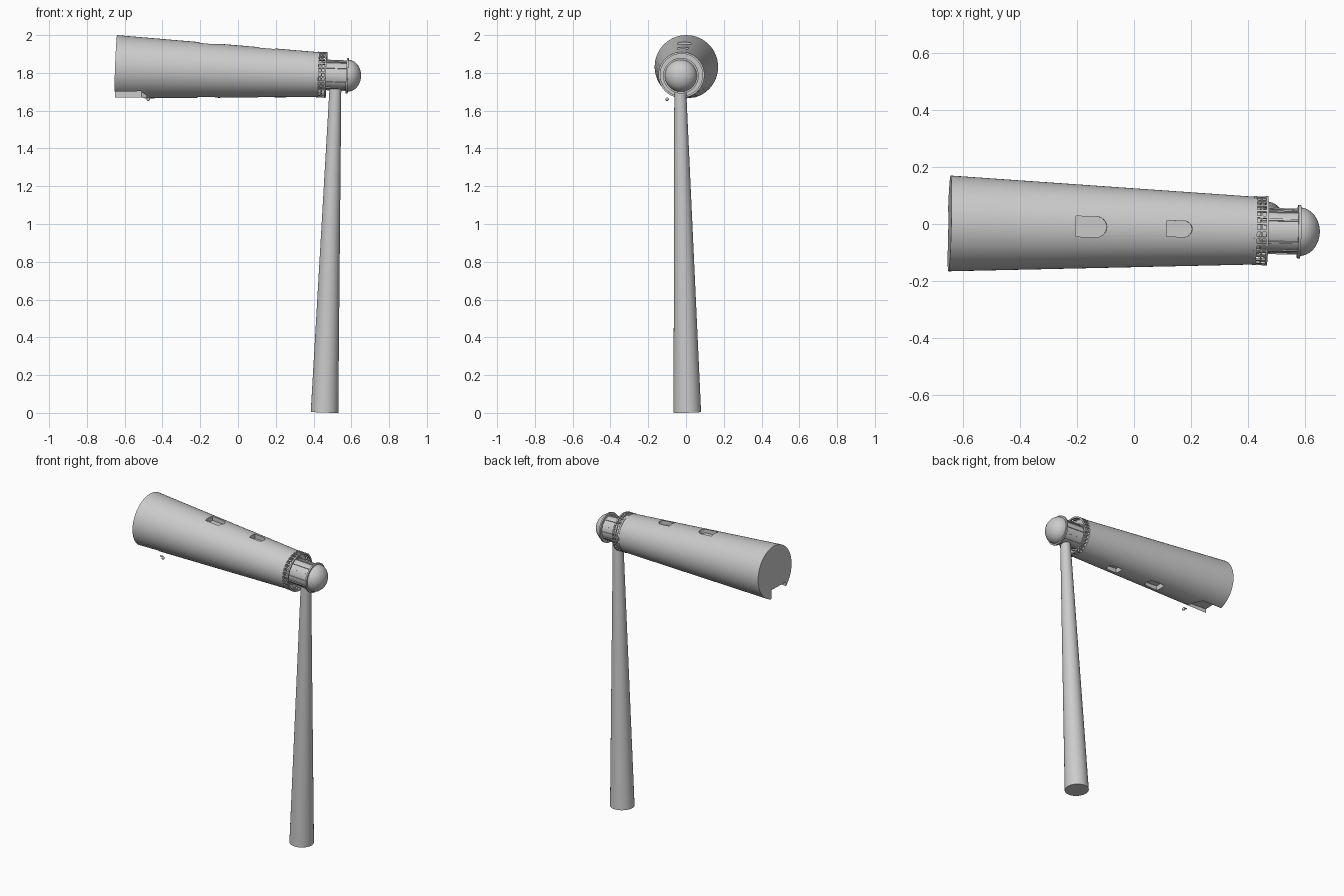
import bpy, bmesh, math
from mathutils import Matrix, Vector

cube = bpy.data.objects.get("Cube")
if cube:
    bpy.data.objects.remove(cube, do_unlink=True)

grey = bpy.data.materials.new("plain_grey")
grey.use_nodes = True
colour = (0.6, 0.6, 0.6, 1)
grey.diffuse_color = colour
grey.node_tree.nodes["Principled BSDF"].inputs["Base Color"].default_value = colour

# Tower frame: local z runs along the tower, local x points down
START, END = Vector((-0.647, 0.002, 1.832)), Vector((0.58, -0.027, 1.785))
az = (END - START).normalized()
ax = Vector((0, 1, 0)).cross(az).normalized()
ay = az.cross(ax)
FRAME = Matrix.Translation(START) @ Matrix((ax, ay, az)).transposed().to_4x4()


def finish(name, bm, frame=FRAME, smooth=True):
    bmesh.ops.recalc_face_normals(bm, faces=bm.faces)
    bm.transform(frame)
    me = bpy.data.meshes.new(name)
    bm.to_mesh(me)
    bm.free()
    me.materials.append(grey)
    ob = bpy.data.objects.new(name, me)
    bpy.context.collection.objects.link(ob)
    if smooth:
        shade(ob)
    return ob


def select(ob):
    bpy.ops.object.select_all(action='DESELECT')
    ob.select_set(True)
    bpy.context.view_layer.objects.active = ob


def shade(ob):
    select(ob)
    bpy.ops.object.shade_smooth_by_angle(angle=math.radians(35))


def lathe(name, profile, frame=FRAME, sides=64):
    """Spin (radius, height) points about the local z axis."""
    bm = bmesh.new()
    vs = [bm.verts.new((r, 0, h)) for r, h in profile]
    es = [bm.edges.new(p) for p in zip(vs, vs[1:])]
    bmesh.ops.spin(bm, geom=vs + es, axis=(0, 0, 1), cent=(0, 0, 0),
                   angle=2 * math.pi, steps=sides)
    bmesh.ops.remove_doubles(bm, verts=bm.verts, dist=1e-5)
    return finish(name, bm, frame)


def ring(name, inner, outer, low, high):
    return lathe(name, [(inner, low), (outer, low), (outer, high), (inner, high), (inner, low)])


def posts(name, count, radius, low, high, width):
    bm = bmesh.new()
    for i in range(count):
        turn = Matrix.Rotation(2 * math.pi * i / count, 4, 'Z')
        place = Matrix.Translation((radius, 0, (low + high) / 2))
        size = Matrix.Diagonal((width, width, high - low, 1))
        bmesh.ops.create_cube(bm, size=1, matrix=turn @ place @ size)
    return finish(name, bm, smooth=False)


def cut(target, outline, near, far):
    """Cut an outline in the (y, z) plane through local x from near to far."""
    bm = bmesh.new()
    face = bm.faces.new([bm.verts.new((near, y, z)) for y, z in outline])
    out = bmesh.ops.extrude_face_region(bm, geom=[face])
    bmesh.ops.translate(bm, vec=(far - near, 0, 0),
                        verts=[v for v in out["geom"] if isinstance(v, bmesh.types.BMVert)])
    cutter = finish("cutter", bm, smooth=False)
    mod = target.modifiers.new("cut", 'BOOLEAN')
    mod.operation, mod.solver, mod.object = 'DIFFERENCE', 'EXACT', cutter
    select(target)
    bpy.ops.object.modifier_apply(modifier=mod.name)
    bpy.data.objects.remove(cutter, do_unlink=True)


def arch(half, low, high):
    spring = high - half
    curve = [(half * math.cos(a), spring + half * math.sin(a))
             for a in (math.pi * i / 12 for i in range(13))]
    return [(-half, low), (half, low)] + curve


# Tower body with arched windows above and below, and a door recess
body = lathe("tower_body", [(0, 0), (0.168, 0), (0.119, 1.067), (0, 1.067)])
for half, low, high in ((0.036, 0.437, 0.547), (0.028, 0.757, 0.847)):
    wall = 0.168 - 0.046 * (low + high) / 2
    for side in (-1, 1):
        cut(body, arch(half, low, high), side * (wall - 0.03), side * 0.3)
cut(body, [(-0.104, -0.05), (0.04, -0.05), (0.04, 0.14), (0, 0.17), (-0.07, 0.17), (-0.104, 0.14)],
    0.105, 0.3)
shade(body)

# Gallery with railing
ring("gallery_floor", 0.06, 0.121, 1.066, 1.076)
ring("gallery_rail", 0.112, 0.122, 1.108, 1.116)
ring("gallery_mid_rail", 0.114, 0.119, 1.09, 1.095)
posts("gallery_posts", 30, 0.117, 1.07, 1.112, 0.008)

# Lantern room and dome
lathe("lantern_room", [(0, 1.07), (0.077, 1.07), (0.077, 1.228), (0, 1.228)], sides=32)
posts("lantern_bars", 12, 0.077, 1.07, 1.228, 0.008)
ring("lantern_sill", 0.07, 0.085, 1.076, 1.088)
lathe("dome_rim", [(0, 1.222), (0.094, 1.222), (0.094, 1.232), (0, 1.232)])
lathe("dome", [(0.085 * math.cos(a), 1.228 + 0.072 * math.sin(a))
               for a in (math.pi / 2 * i / 14 for i in range(15))])

# Door handle
bm = bmesh.new()
bmesh.ops.create_uvsphere(bm, u_segments=12, v_segments=8, radius=0.009)
finish("door_handle", bm, Matrix.Translation((-0.475, -0.1, 1.66)))
bm = bmesh.new()
bmesh.ops.create_cube(bm, size=1, matrix=Matrix.Diagonal((0.022, 0.006, 0.006, 1)))
finish("handle_lever", bm, Matrix.Translation((-0.485, -0.097, 1.668)), smooth=False)

# Tapered support pole
foot, top = Vector((0.458, 0.007, 0.003)), Vector((0.516, -0.031, 1.73))
axis = top - foot
pole_frame = Matrix.Translation(foot) @ axis.to_track_quat('Z', 'Y').to_matrix().to_4x4()
lathe("support_pole", [(0, 0), (0.073, 0), (0.031, axis.length), (0, axis.length)], pole_frame, 48)
